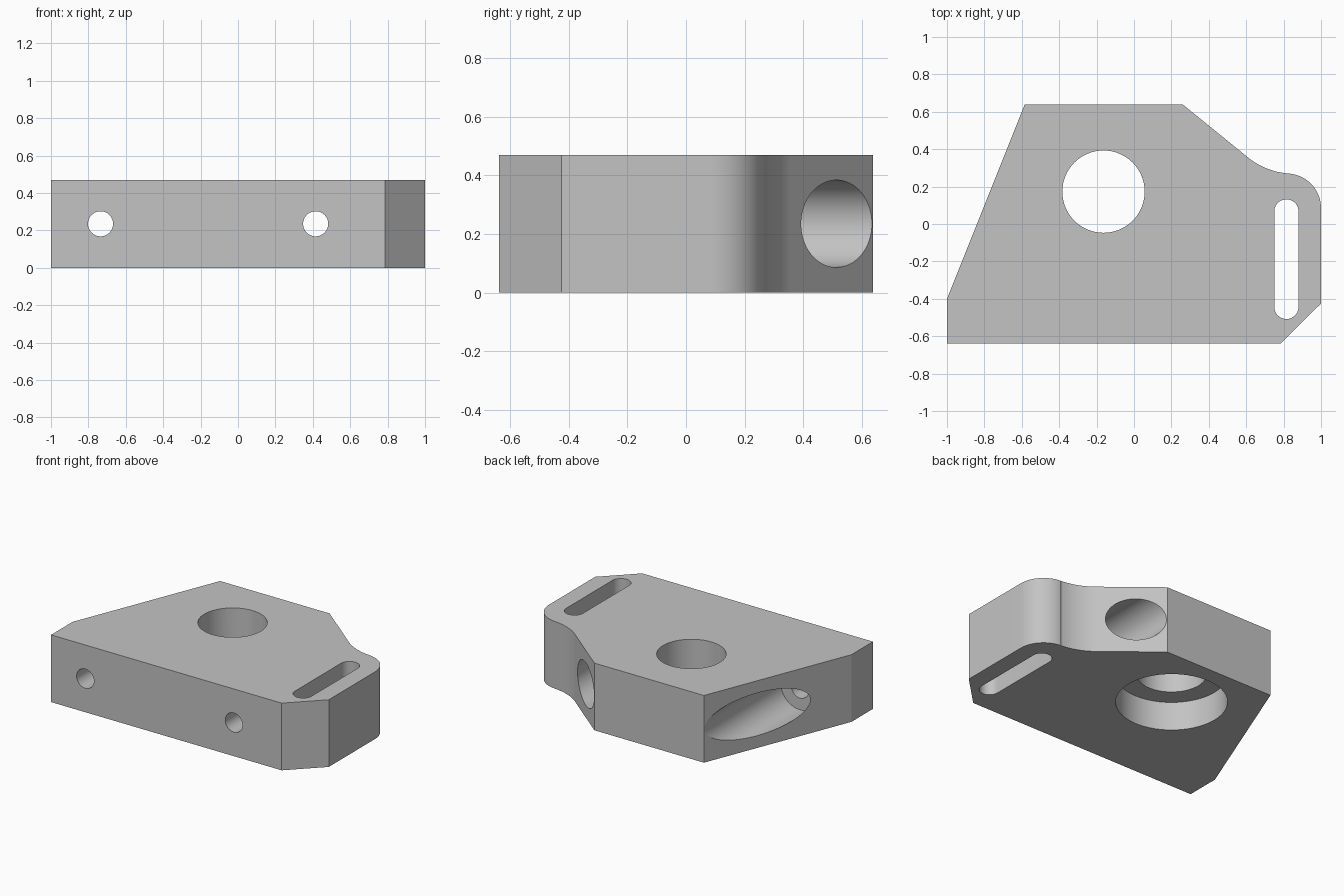
import bpy
import bmesh
from math import sin, cos, pi, radians
from mathutils import Matrix, Vector

if "Cube" in bpy.data.objects:
    bpy.data.objects.remove(bpy.data.objects["Cube"], do_unlink=True)

HEIGHT = 0.47

grey = bpy.data.materials.new("plain grey")
grey.use_nodes = True
colour = (0.55, 0.55, 0.55, 1)
grey.diffuse_color = colour
grey.node_tree.nodes["Principled BSDF"].inputs["Base Color"].default_value = colour


def arc(cx, cy, r, start, end, steps):
    """Points on an arc, angles in degrees."""
    angles = [radians(start + (end - start) * i / steps) for i in range(steps + 1)]
    return [(cx + r * cos(a), cy + r * sin(a)) for a in angles]


def prism(name, outline, z0, z1):
    """Extrude a counter-clockwise outline from z0 to z1."""
    bm = bmesh.new()
    face = bm.faces.new([bm.verts.new((x, y, z0)) for x, y in outline])
    top = bmesh.ops.extrude_face_region(bm, geom=[face])
    verts = [v for v in top["geom"] if isinstance(v, bmesh.types.BMVert)]
    bmesh.ops.translate(bm, verts=verts, vec=(0, 0, z1 - z0))
    bmesh.ops.recalc_face_normals(bm, faces=bm.faces)
    mesh = bpy.data.meshes.new(name)
    bm.to_mesh(mesh)
    bm.free()
    mesh.materials.append(grey)
    obj = bpy.data.objects.new(name, mesh)
    bpy.context.collection.objects.link(obj)
    return obj


def cylinder(name, start, end, r):
    """Round cutter between two points on a straight axis."""
    start, end = Vector(start), Vector(end)
    axis = end - start
    obj = prism(name, arc(0, 0, r, 0, 360 - 5.625, 63), 0, axis.length)
    turn = axis.to_track_quat('Z', 'Y').to_matrix().to_4x4()
    obj.data.transform(Matrix.Translation(start) @ turn)
    return obj


def cut(target, cutter):
    """Subtract the cutter and remove it."""
    cutter.hide_render = True
    mod = target.modifiers.new("cut", 'BOOLEAN')
    mod.operation = 'DIFFERENCE'
    mod.solver = 'EXACT'
    mod.object = cutter
    bpy.context.view_layer.objects.active = target
    bpy.ops.object.modifier_apply(modifier=mod.name)
    bpy.data.objects.remove(cutter, do_unlink=True)


# Block with slanted sides and a flowing shoulder on the left
outline = [(-1, -0.638), (0.785, -0.638), (1, -0.425)]
outline += arc(0.815, 0.085, 0.185, 0, 86, 20)
outline += arc(0.855, 0.659, 0.39, 266, 230.5, 16)
outline += [(0.262, 0.638), (-0.585, 0.638), (-1, -0.4)]
block = prism("mounting_block", outline, 0, HEIGHT)

# Vertical hole with a wide recess underneath
hx, hy = -0.163, 0.173
cut(block, cylinder("main_hole", (hx, hy, -0.1), (hx, hy, HEIGHT + 0.1), 0.22))
cut(block, cylinder("bottom_recess", (hx, hy, -0.1), (hx, hy, 0.2), 0.352))

# Long slot on the left side
slot = arc(0.815, 0.067, 0.065, 0, 180, 20) + arc(0.815, -0.443, 0.065, 180, 360, 20)
cut(block, prism("slot", slot, -0.1, HEIGHT + 0.1))

# Bolt holes from the front, widened from the back
for x in (-0.735, 0.415):
    z = HEIGHT / 2
    cut(block, cylinder("bolt_hole", (x, -0.8, z), (x, 0.9, z), 0.067))
    cut(block, cylinder("bolt_recess", (x, -0.21, z), (x, 0.9, z), 0.149))

# Smooth curved walls, crisp edges
bpy.ops.object.select_all(action='DESELECT')
block.select_set(True)
bpy.context.view_layer.objects.active = block
bpy.ops.object.shade_smooth_by_angle(angle=pi / 9)
